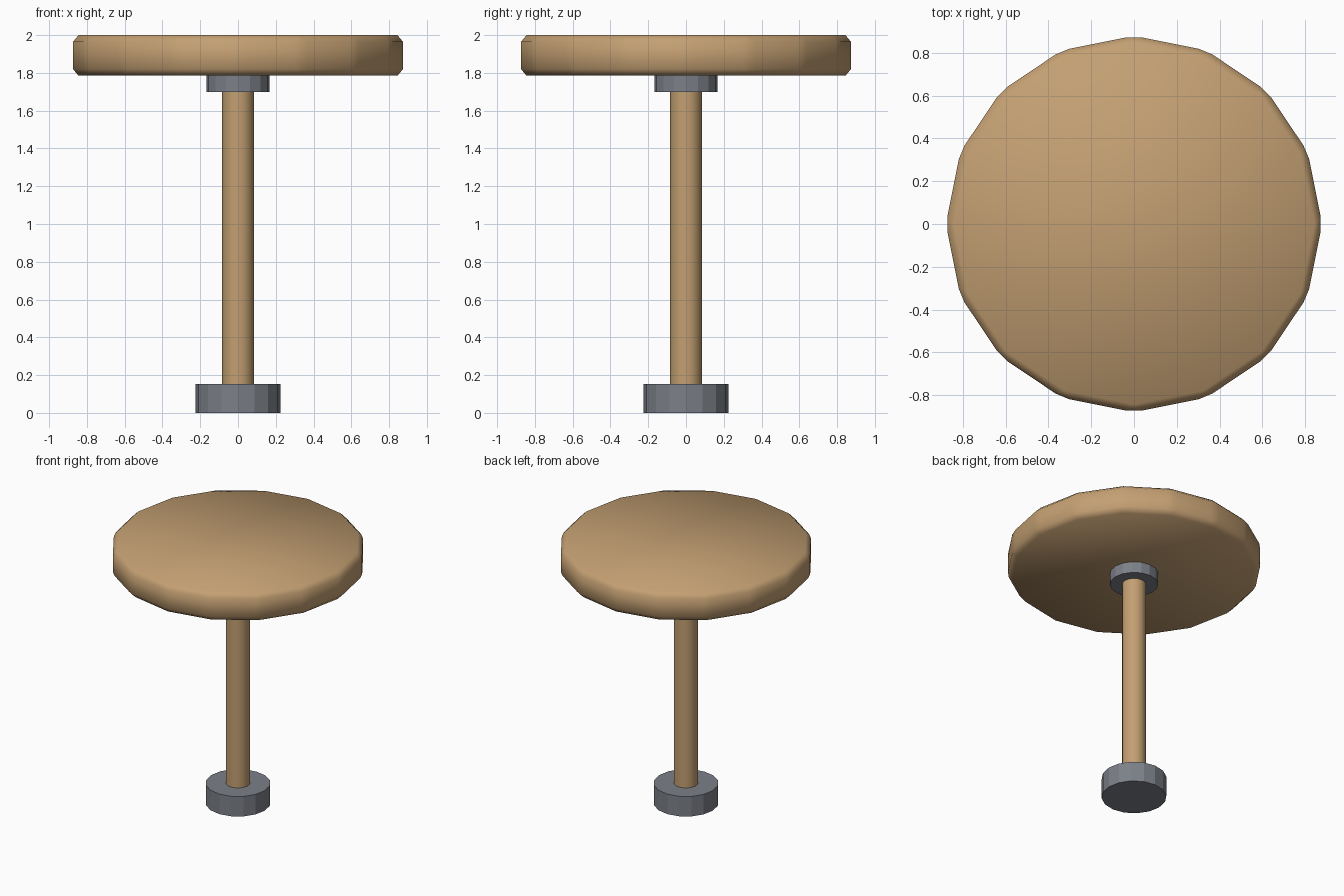
import bpy

if "Cube" in bpy.data.objects:
    bpy.data.objects.remove(bpy.data.objects["Cube"])


def make_material(name, rgb):
    m = bpy.data.materials.new(name)
    m.diffuse_color = (*rgb, 1.0)
    m.use_nodes = True
    m.node_tree.nodes["Principled BSDF"].inputs["Base Color"].default_value = m.diffuse_color
    return m


wood = make_material("warm wood", (0.55, 0.35, 0.17))
metal = make_material("grey metal", (0.20, 0.215, 0.245))


def cylinder(name, radius, z0, z1, mat, smooth=False):
    """Sixteen-sided upright cylinder between two heights."""
    bpy.ops.mesh.primitive_cylinder_add(
        vertices=16, radius=radius, depth=z1 - z0, location=(0, 0, (z0 + z1) / 2))
    ob = bpy.context.object
    ob.name = name
    ob.data.materials.append(mat)
    if smooth:
        bpy.ops.object.shade_smooth_by_angle()
    return ob


# round seat with every edge chamfered and softly shaded
seat = cylinder("seat", 0.88, 1.785, 2.0, wood)
bpy.ops.object.shade_smooth()
bevel = seat.modifiers.new("chamfer", 'BEVEL')
bevel.width = 0.035
bevel.segments = 1
bevel.limit_method = 'NONE'

# metal collar under the seat
cylinder("collar", 0.168, 1.70, 1.785, metal)

# central wooden post
cylinder("post", 0.084, 0.15, 1.71, wood, smooth=True)

# metal foot
cylinder("foot", 0.225, 0.0, 0.153, metal)
